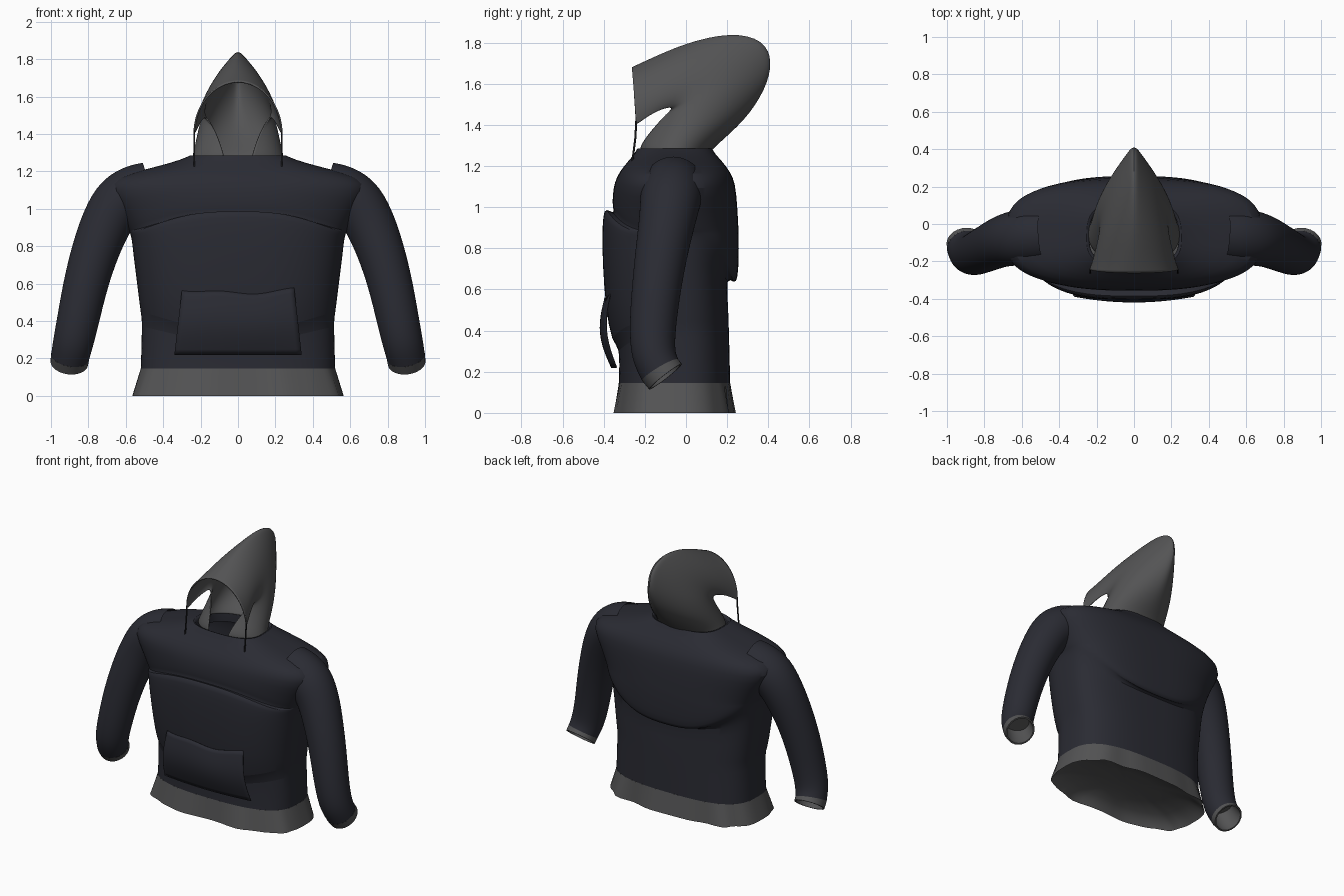
import bpy
import bmesh
from math import sin, cos, pi, radians, copysign
from mathutils import Vector

cube = bpy.data.objects.get("Cube")
if cube:
    bpy.data.objects.remove(cube, do_unlink=True)


def material(name, colour):
    mat = bpy.data.materials.new(name)
    mat.use_nodes = True
    mat.diffuse_color = (*colour, 1)
    mat.node_tree.nodes["Principled BSDF"].inputs["Base Color"].default_value = (*colour, 1)
    return mat


NAVY = material("navy cloth", (0.023, 0.024, 0.033))
GREY = material("grey ribbing", (0.088, 0.088, 0.09))
BLACK = material("black cord", (0.012, 0.012, 0.014))


def loft(name, rows, mat, closed=True, cap=None, levels=1, thickness=0.0):
    """Skin a list of point rows; cap is an optional point closing the last row."""
    bm = bmesh.new()
    grid = [[bm.verts.new(p) for p in row] for row in rows]
    count = len(rows[0])
    for low, high in zip(grid, grid[1:]):
        for j in range(count if closed else count - 1):
            k = (j + 1) % count
            bm.faces.new((low[j], low[k], high[k], high[j]))
    if cap is not None:
        tip = bm.verts.new(cap)
        for j in range(count):
            bm.faces.new((grid[-1][j], grid[-1][(j + 1) % count], tip))
    bmesh.ops.recalc_face_normals(bm, faces=bm.faces[:])
    mesh = bpy.data.meshes.new(name)
    bm.to_mesh(mesh)
    bm.free()
    mesh.materials.append(mat)
    obj = bpy.data.objects.new(name, mesh)
    bpy.context.collection.objects.link(obj)
    if levels:
        mod = obj.modifiers.new("smooth", 'SUBSURF')
        mod.levels = mod.render_levels = levels
    if thickness:
        mod = obj.modifiers.new("cloth thickness", 'SOLIDIFY')
        mod.thickness = thickness
        mod.offset = 0
    bpy.ops.object.select_all(action='DESELECT')
    obj.select_set(True)
    bpy.context.view_layer.objects.active = obj
    bpy.ops.object.shade_smooth_by_angle(angle=radians(50))
    return obj


MID_Y = -0.08


def body_ring(half, front, back, side_z, front_z, back_z, wave=0.0):
    """Rounded oval, flatter behind, whose height can differ at the side, front and back."""
    pts = []
    for j in range(64):
        t = 2 * pi * j / 64
        c, s = cos(t), sin(t)
        r = 1 + wave * (sin(9 * t) + 0.6 * sin(14 * t + 1)) * abs(s)
        x = half * copysign(abs(c) ** 0.74, c) * r
        if s > 0:
            y, end_z = MID_Y + (back - MID_Y) * s ** 0.62 * r, back_z
        else:
            y, end_z = MID_Y + (front - MID_Y) * abs(s) ** 0.74 * r, front_z
        pts.append(Vector((x, y, side_z + (end_z - side_z) * abs(s) ** 3)))
    return pts


# Torso, with a raised chest fold in front and a sagging fold behind
waist = body_ring(0.52, -0.327, 0.215, 0.145, 0.145, 0.145)
torso = [waist] + [body_ring(*r) for r in (
    (0.512, -0.32, 0.21, 0.41, 0.33, 0.36),
    (0.518, -0.36, 0.208, 0.42, 0.33, 0.42),
    (0.537, -0.392, 0.205, 0.58, 0.52, 0.52),
    (0.558, -0.405, 0.195, 0.74, 0.72, 0.67),
    (0.567, -0.408, 0.235, 0.83, 0.86, 0.625),
    (0.574, -0.403, 0.252, 0.86, 0.965, 0.65),
    (0.58, -0.392, 0.257, 0.875, 0.998, 0.75),
    (0.584, -0.345, 0.257, 0.882, 0.965, 0.85),
    (0.59, -0.358, 0.255, 0.89, 0.998, 0.9),
    (0.635, -0.357, 0.25, 0.99, 1.06, 1.0),
    (0.705, -0.348, 0.24, 1.1, 1.12, 1.12),
    (0.675, -0.325, 0.215, 1.168, 1.17, 1.17),
    (0.46, -0.285, 0.18, 1.218, 1.22, 1.22),
    (0.29, -0.245, 0.135, 1.265, 1.265, 1.265),
    (0.25, -0.237, 0.127, 1.292, 1.292, 1.292),
    (0.235, -0.222, 0.112, 1.28, 1.28, 1.28),
    (0.24, -0.225, 0.115, 1.2, 1.2, 1.2))]
loft("torso", torso, NAVY)

# Gathered hem band and the lining closing it underneath
hem_edge = body_ring(0.565, -0.35, 0.235, 0, 0, 0, 0.03)
loft("hem_band", [waist, hem_edge], GREY, levels=0)
lining = [hem_edge]
for scale, height in ((0.95, 0.03), (0.8, 0.07), (0.4, 0.1)):
    lining.append([Vector((p.x * scale, MID_Y + (p.y - MID_Y) * scale, height)) for p in hem_edge])
loft("hem_lining", lining, GREY, cap=(0, MID_Y, 0.1), levels=0)

# Sleeves: centre line x, y, z and radius, from the shoulder to the wrist
ARM = ((0.483, -0.06, 1.1, 0.15), (0.56, -0.065, 1.085, 0.152), (0.633, -0.075, 1.043, 0.15),
       (0.7, -0.09, 0.94, 0.138), (0.763, -0.12, 0.78, 0.128),
       (0.815, -0.145, 0.6, 0.12), (0.852, -0.163, 0.42, 0.114),
       (0.882, -0.162, 0.28, 0.109), (0.898, -0.125, 0.208, 0.103),
       (0.902, -0.1, 0.176, 0.101))


def arm_ring(index, side, scale=1.0):
    spots = [Vector(p[:3]) for p in ARM]
    tangent = spots[min(index + 1, len(ARM) - 1)] - spots[max(index - 1, 0)]
    tangent.normalize()
    across = tangent.cross(Vector((0, 1, 0))).normalized()
    along = across.cross(tangent)
    r = ARM[index][3] * scale
    ring = [spots[index] + (across * cos(2 * pi * j / 24) + along * sin(2 * pi * j / 24)) * r
            for j in range(24)]
    return [Vector((p.x * side, p.y, p.z)) for p in ring]


for label, side in (("left", 1), ("right", -1)):
    last = len(ARM) - 1
    loft(label + "_sleeve", [arm_ring(i, side) for i in range(last)], NAVY, levels=2)
    x, y, z, _ = ARM[last - 2]
    loft(label + "_cuff",
         [arm_ring(last - 1, side), arm_ring(last, side), arm_ring(last, side, 0.9),
          arm_ring(last - 1, side, 0.88), arm_ring(last - 2, side, 0.75)],
         GREY, cap=(x * side, y, z), levels=0)

# Hood: crown y, z; edge y, z; half width; wrap angle; ridge roundness
HOOD = ((0.115, 1.265, -0.22, 1.27, 0.245, 163, 1),
        (0.14, 1.3, -0.22, 1.3, 0.236, 160, 1),
        (0.29, 1.425, -0.155, 1.385, 0.215, 150, 0.8),
        (0.395, 1.58, -0.09, 1.455, 0.193, 132, 0.62),
        (0.432, 1.715, -0.067, 1.482, 0.182, 112, 0.53),
        (0.392, 1.822, -0.075, 1.487, 0.18, 102, 0.5),
        (0.23, 1.857, -0.1, 1.485, 0.186, 95, 0.56),
        (0.0, 1.8, -0.16, 1.46, 0.206, 90, 0.72),
        (-0.2, 1.707, -0.222, 1.417, 0.226, 90, 0.9),
        (-0.262, 1.678, -0.242, 1.4, 0.235, 90, 1))
hood = []
for crown_y, crown_z, edge_y, edge_z, half, wrap, power in HOOD:
    row = []
    for j in range(-12, 13):
        a = radians(wrap) * j / 12
        f = ((1 - cos(a)) / (1 - cos(radians(wrap)))) ** power
        row.append(Vector((half * sin(a), crown_y + (edge_y - crown_y) * f,
                           crown_z + (edge_z - crown_z) * f)))
    hood.append(row)
loft("hood", hood, GREY, closed=False, levels=2, thickness=0.008)

# Front pocket, a loose curved flap with sharp corners
pocket = []
for i in range(13):
    v = i / 12
    row = []
    for j in range(-12, 13):
        u = j / 12
        depth = 0.362 + 0.034 * v + 0.037 * sin(pi * v)
        row.append(Vector((u * (0.34 - 0.04 * v),
                           MID_Y - (depth + MID_Y) * (1 - 0.09 * u * u),
                           0.22 + v * (0.33 + 0.02 * u * u - 0.008 * sin(5 * u)))))
    pocket.append(row)
loft("front_pocket", pocket, NAVY, closed=False, levels=0, thickness=0.004)

# Drawcords hanging from the hood corners
for label, side in (("left", 1), ("right", -1)):
    cord = []
    for y, z in ((-0.242, 1.42), (-0.246, 1.34), (-0.262, 1.21)):
        cord.append([Vector((side * 0.234 + 0.005 * cos(j * pi / 4), y + 0.005 * sin(j * pi / 4), z))
                     for j in range(8)])
    loft(label + "_drawcord", cord, BLACK, cap=(side * 0.234, -0.262, 1.208), levels=0)
